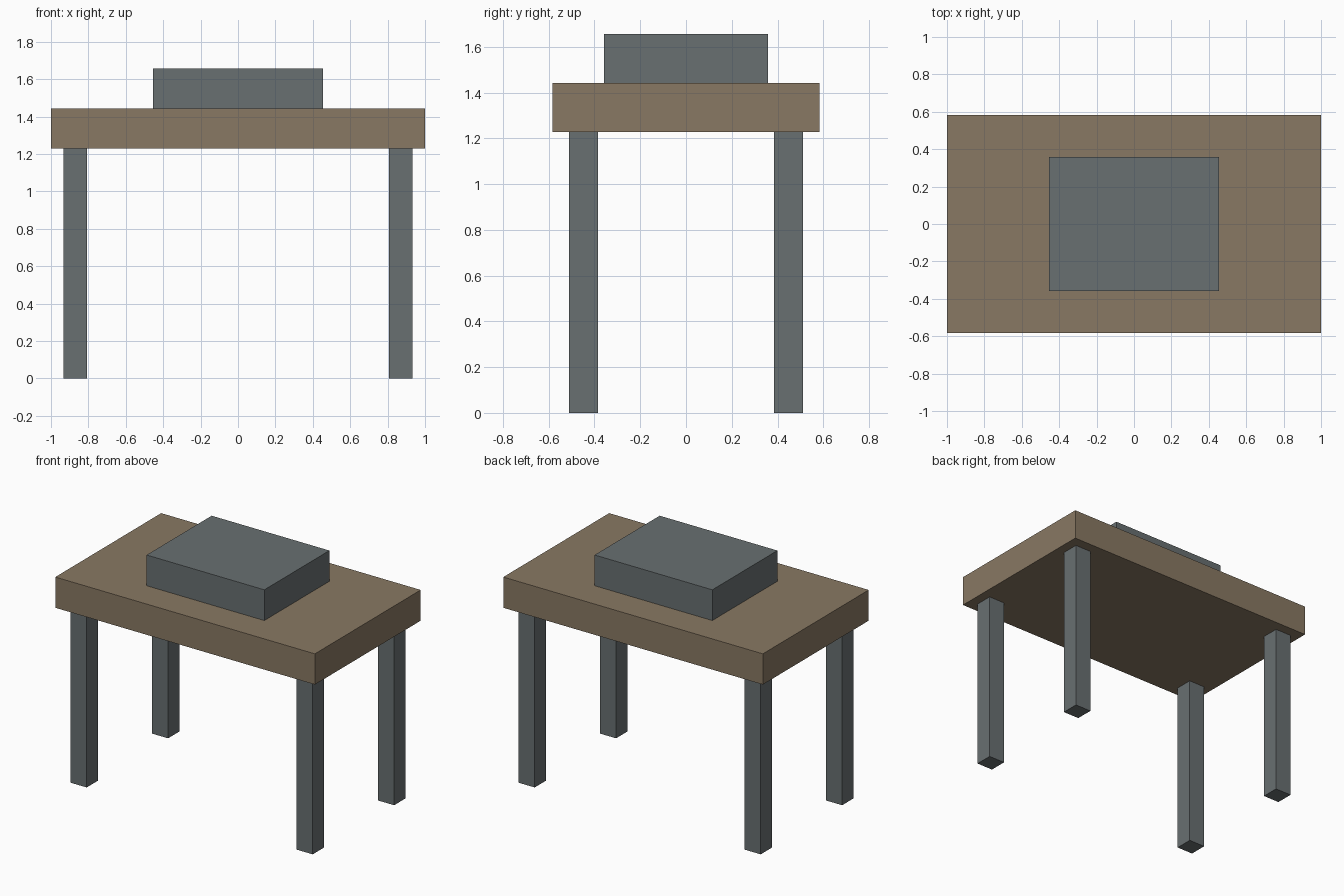
import bpy

if "Cube" in bpy.data.objects:
    bpy.data.objects.remove(bpy.data.objects["Cube"])


def material(name, rgb):
    mat = bpy.data.materials.new(name)
    mat.diffuse_color = (*rgb, 1)
    mat.use_nodes = True
    mat.node_tree.nodes["Principled BSDF"].inputs["Base Color"].default_value = mat.diffuse_color
    return mat


def box(name, center, size, mat):
    bpy.ops.mesh.primitive_cube_add(size=1, location=center)
    obj = bpy.context.object
    obj.name = name
    obj.scale = size
    bpy.ops.object.transform_apply(location=False, rotation=False, scale=True)
    obj.data.materials.append(mat)
    return obj


wood = material("wood", (0.25, 0.19, 0.125))
slate = material("slate", (0.14, 0.16, 0.165))

LEG_TOP, TABLE_TOP, BLOCK_TOP = 1.228, 1.442, 1.656

# Tabletop slab
box("tabletop", (0, 0, (LEG_TOP + TABLE_TOP) / 2),
    (2, 1.165, TABLE_TOP - LEG_TOP), wood)

# Raised block resting on the tabletop
box("raised_block", (0, 0, (TABLE_TOP + BLOCK_TOP) / 2),
    (0.907, 0.716, BLOCK_TOP - TABLE_TOP), slate)

# Four square legs inset from the corners
for x, side in ((-1, "left"), (1, "right")):
    for y, end in ((-1, "front"), (1, "back")):
        box(f"{end}_{side}_leg", (x * 0.871, y * 0.448, LEG_TOP / 2),
            (0.125, 0.125, LEG_TOP), slate)
